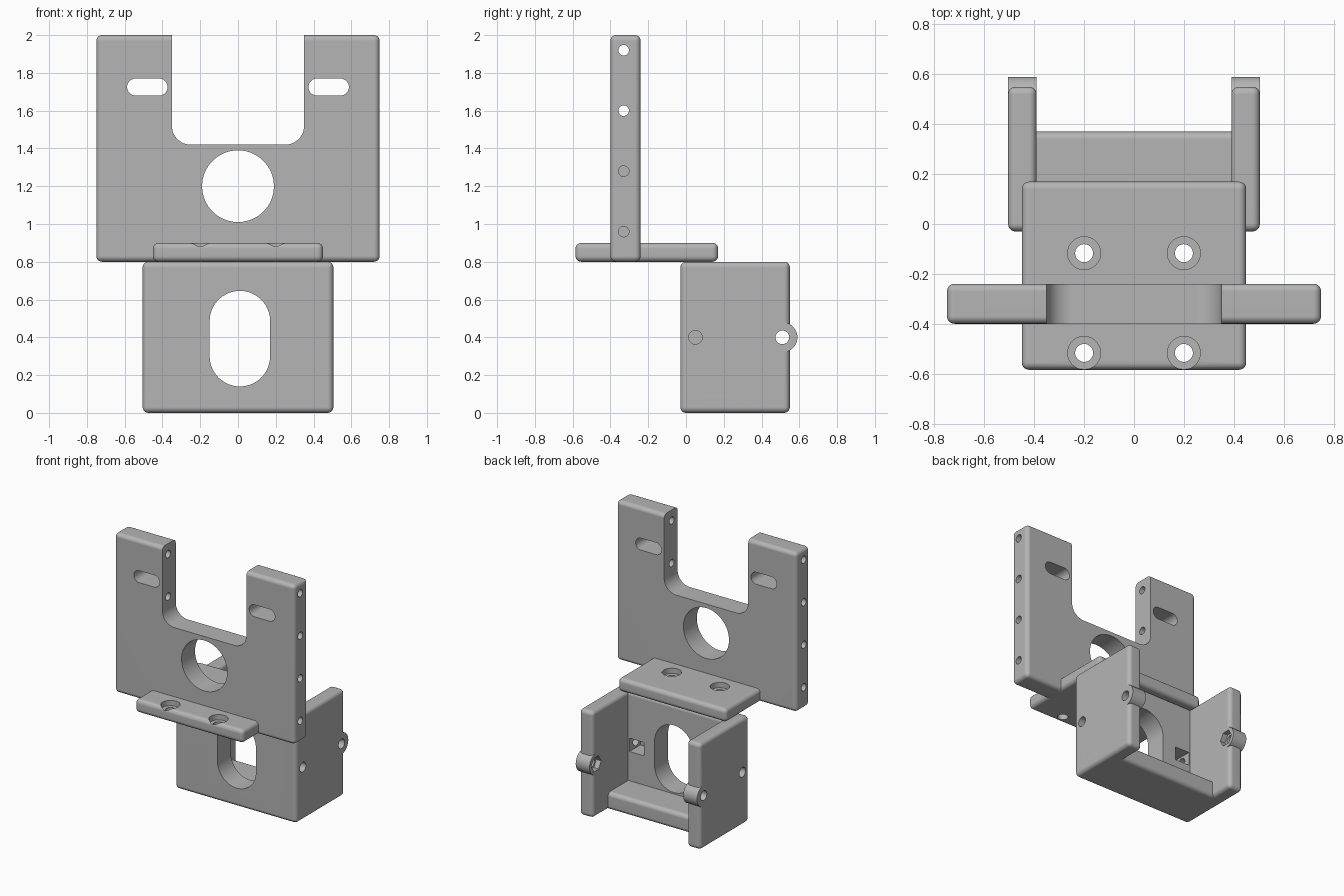
import bpy, bmesh, math

if "Cube" in bpy.data.objects:
    bpy.data.objects.remove(bpy.data.objects["Cube"])

grey = bpy.data.materials.new("plain_grey")
grey.use_nodes = True
COLOUR = (0.46, 0.46, 0.46, 1)
grey.diffuse_color = COLOUR
grey.node_tree.nodes["Principled BSDF"].inputs["Base Color"].default_value = COLOUR


def add_object(name, bm):
    bmesh.ops.recalc_face_normals(bm, faces=bm.faces)
    mesh = bpy.data.meshes.new(name)
    bm.to_mesh(mesh)
    bm.free()
    mesh.materials.append(grey)
    obj = bpy.data.objects.new(name, mesh)
    bpy.context.collection.objects.link(obj)
    return obj


def rounded(u, v, half_u, half_v, radius, steps=12):
    """Outline of a rounded rectangle; also gives circles and slots."""
    pts = []
    for corner, (su, sv) in enumerate([(1, 1), (-1, 1), (-1, -1), (1, -1)]):
        for i in range(steps + 1):
            a = (corner + i / steps) * math.pi / 2
            p = (u + su * (half_u - radius) + radius * math.cos(a),
                 v + sv * (half_v - radius) + radius * math.sin(a))
            if not pts or math.dist(p, pts[-1]) > 1e-5:
                pts.append(p)
    if math.dist(pts[0], pts[-1]) < 1e-5:
        pts.pop()
    return pts


def circle(u, v, radius, sides=40):
    return [(u + radius * math.cos(math.tau * i / sides),
             v + radius * math.sin(math.tau * i / sides)) for i in range(sides)]


def prism(name, axis, outline, start, end):
    """Extrude a flat outline along one axis."""
    place = {"x": lambda u, v, w: (w, u, v),
             "y": lambda u, v, w: (u, w, v),
             "z": lambda u, v, w: (u, v, w)}[axis]
    bm = bmesh.new()
    low = [bm.verts.new(place(u, v, start)) for u, v in outline]
    high = [bm.verts.new(place(u, v, end)) for u, v in outline]
    bm.faces.new(low)
    bm.faces.new(high)
    for i in range(len(low)):
        j = (i + 1) % len(low)
        bm.faces.new((low[i], low[j], high[j], high[i]))
    return add_object(name, bm)


def box(name, x, y, z):
    outline = [(x[0], y[0]), (x[1], y[0]), (x[1], y[1]), (x[0], y[1])]
    return prism(name, "z", outline, *z)


def finish(obj, cutters=(), bevel=0.03):
    """Round the edges, cut the holes, then shade."""
    bpy.ops.object.select_all(action="DESELECT")
    bpy.context.view_layer.objects.active = obj
    obj.select_set(True)
    if bevel:
        mod = obj.modifiers.new("round_edges", "BEVEL")
        mod.width, mod.segments = bevel, 5
        bpy.ops.object.modifier_apply(modifier=mod.name)
    for cutter in cutters:
        mod = obj.modifiers.new("cut", "BOOLEAN")
        mod.operation, mod.solver, mod.object = "DIFFERENCE", "EXACT", cutter
        bpy.ops.object.modifier_apply(modifier=mod.name)
    bpy.ops.object.shade_smooth_by_angle(angle=math.radians(30))
    mod = obj.modifiers.new("even_shading", "WEIGHTED_NORMAL")
    mod.keep_sharp = True


helpers = []


def cut(axis, outline, start, end):
    obj = prism("cutter", axis, outline, start, end)
    helpers.append(obj)
    return obj


# Upright plate: open notch, large round hole, two slots, side screw holes
upright = box("upright_plate", (-0.75, 0.75), (-0.4, -0.24), (0.8, 2))
cuts = [cut("y", rounded(0, 1.92, 0.35, 0.5, 0.1), -1, 0),
        cut("y", circle(0, 1.2, 0.19, 64), -1, 0)]
for s in (1, -1):
    cuts.append(cut("y", rounded(s * 0.48, 1.725, 0.107, 0.045, 0.045), -1, 0))
    for i in range(4):
        cuts.append(cut("x", circle(-0.33, 0.96 + 0.32 * i, 0.028, 24),
                        s * 0.33, s * 0.8))
finish(upright, cuts)

# Shelf plate with four counterbored screw holes
shelf = box("shelf_plate", (-0.45, 0.45), (-0.585, 0.17), (0.8, 0.9))
cuts = []
for x in (-0.2, 0.2):
    for y in (-0.517, -0.117):
        cuts += [cut("z", circle(x, y, 0.036), 0.7, 1),
                 cut("z", circle(x, y, 0.066), 0.86, 1)]
finish(shelf, cuts)

# Cutters shared by the lower bracket: bolt holes, nut pockets, hinge holes
bolts, pockets, hinges = {}, {}, {}
for s in (1, -1):
    bolts[s] = cut("x", circle(0.05, 0.4, 0.036), s * 0.22, s * 0.6)
    pockets[s] = cut("x", rounded(0.1, 0.4, 0.1, 0.05, 0.002, 1), s * 0.26, s * 0.38)
    hinges[s] = [cut("x", circle(0.51, 0.4, 0.036), s * 0.3, s * 0.6),
                 cut("x", circle(0.51, 0.4, 0.058, 6), s * 0.3, s * 0.43)]

# Lower bracket: front wall with long hole, and floor
wall = box("front_wall", (-0.505, 0.505), (-0.03, 0.13), (0, 0.8))
slot = cut("y", rounded(0.01, 0.393, 0.16, 0.253, 0.16, 16), -0.2, 0.3)
finish(wall, [slot, *bolts.values(), *pockets.values()])
finish(box("bracket_floor", (-0.505, 0.505), (-0.03, 0.37), (0, 0.13)))

# Side walls with hinge bosses
for s, side in ((1, "left"), (-1, "right")):
    span = sorted((s * 0.39, s * 0.505))
    finish(box(side + "_wall", span, (-0.03, 0.55), (0, 0.8)), [bolts[s], *hinges[s]])
    finish(prism(side + "_hinge_boss", "x", circle(0.51, 0.4, 0.08), *span),
           hinges[s], bevel=0)

for obj in helpers:
    bpy.data.objects.remove(obj)
